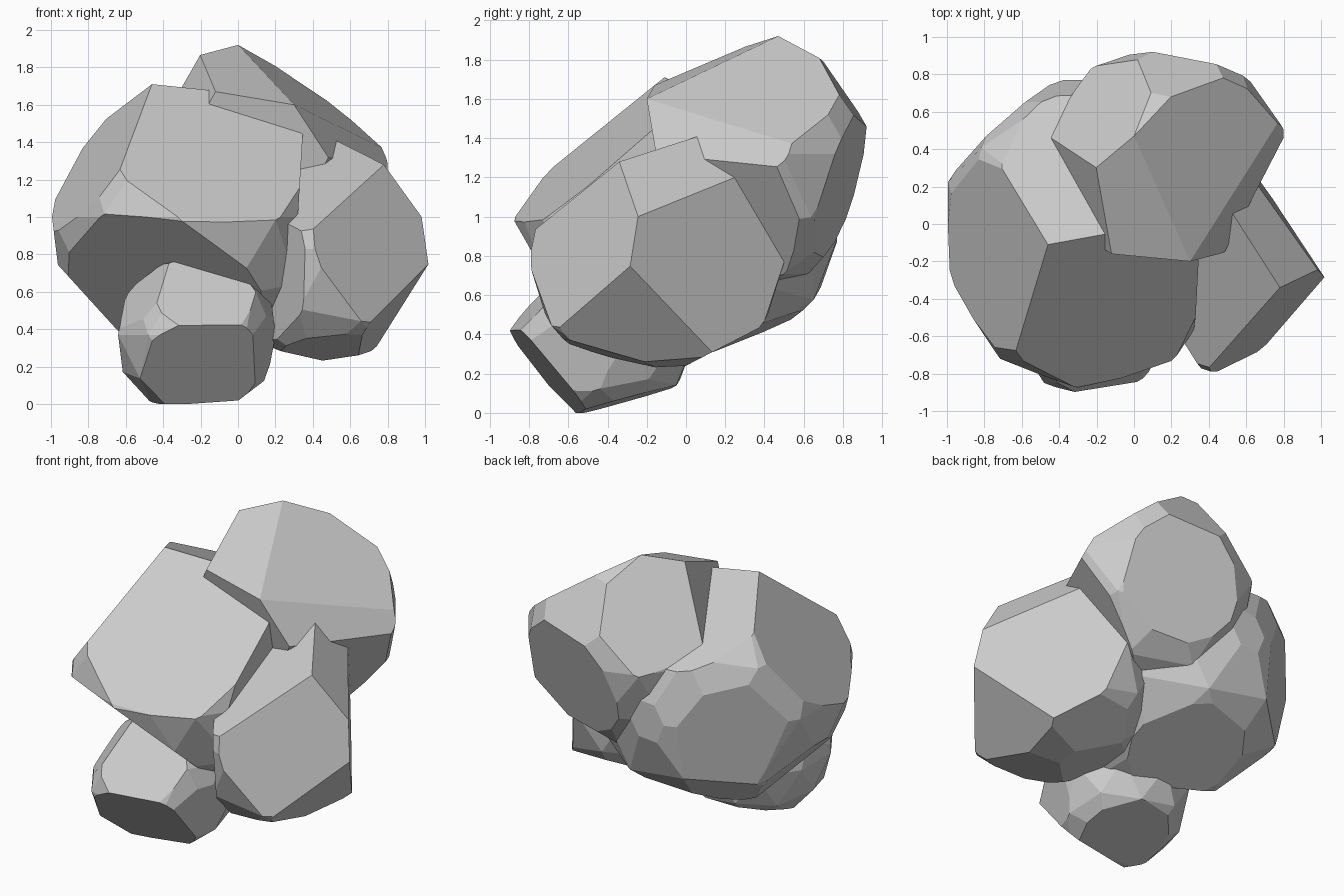
import bpy, bmesh
from mathutils import Vector, Matrix


def boulder(name, centre, radii, cuts):
    """Ellipsoid with flat facets sliced off; every cut is three points on its plane."""
    centre = Vector(centre)
    bm = bmesh.new()
    bmesh.ops.create_icosphere(bm, subdivisions=2, radius=1.03,
                               matrix=Matrix.LocRotScale(centre, None, Vector(radii)))
    for a, b, c in cuts:
        a, b, c = Vector(a), Vector(b), Vector(c)
        n = (b - a).cross(c - a).normalized()
        if n.dot(a - centre) < 0:
            n = -n
        res = bmesh.ops.bisect_plane(bm, geom=bm.verts[:] + bm.edges[:] + bm.faces[:],
                                     plane_co=a, plane_no=n, clear_outer=True)
        rim = [e for e in res["geom_cut"] if isinstance(e, bmesh.types.BMEdge)]
        if rim:
            bmesh.ops.edgeloop_fill(bm, edges=rim)
    # coarsen the rounded remains into chunky facets
    bmesh.ops.remove_doubles(bm, verts=bm.verts[:], dist=0.03)
    hull = bmesh.ops.convex_hull(bm, input=bm.verts[:])
    bmesh.ops.delete(bm, geom=list({v for v in hull["geom_interior"]
                                    if isinstance(v, bmesh.types.BMVert)}), context='VERTS')
    bmesh.ops.dissolve_limit(bm, angle_limit=0.14, verts=bm.verts[:], edges=bm.edges[:])
    bmesh.ops.recalc_face_normals(bm, faces=bm.faces[:])
    mesh = bpy.data.meshes.new(name)
    bm.to_mesh(mesh)
    bm.free()
    ob = bpy.data.objects.new(name, mesh)
    bpy.context.collection.objects.link(ob)
    return ob


# Large boulder, left
peak = (-.46, -.11, 1.71)
boulder("main_boulder", (-.25, -.04, 1.0), (.76, .83, .78), [
    (peak, (-.18, -.85, .98), (.3, -.65, 1.03)),               # front slope
    (peak, (-.65, -.67, 1.23), (-.75, .37, 1.49)),             # left slope
    (peak, (-.14, -.08, 1.69), (-.75, .37, 1.49)),             # back top
    ((-.49, -.81, 1.0), (.1, -.7, .68), (-.88, -.35, .78)),    # undercut
    ((-.18, -.85, .98), (.1, -.79, .98), (-.2, -.83, .89)),    # front band
    ((-.84, .39, 1.0), (-.4, .79, 1.0), (-.79, .37, .5)),      # back left
    ((-.95, -.1, .73), (-.65, -.1, .40), (-.95, .3, .73)),     # lower left
    ((.32, 0, 1), (.32, -.5, 1), (.29, 0, .5)),                # right
    ((-.2, .58, .51), (.2, .58, .54), (-.2, .1, .32)),         # underside
    ((0, .77, 1), (-.3, .77, 1), (0, .77, .6)),                # back
])

# Upper boulder, back
crest, nose, shelf = (0, .47, 1.92), (.3, -.2, 1.6), (-.12, -.16, 1.67)
boulder("upper_boulder", (.17, .27, 1.32), (.66, .68, .70), [
    (crest, nose, (.78, .45, 1.35)),                           # right slope
    (nose, (.48, -.17, 1.31), (.78, .45, 1.28)),               # right shoulder
    (crest, nose, shelf),                                      # front top
    (nose, shelf, (.48, -.15, 1.31)),                          # front
    (shelf, (-.2, .3, 1.87), (-.48, .45, 1.35)),               # left front
    (crest, (-.2, .3, 1.87), (.1, .8, 1.7)),                   # left top
    (crest, (.1, .7, 1.79), (-.2, .7, 1.77)),                  # behind crest
    ((.1, .7, 1.79), (.1, .84, 1.58), (.5, .7, 1.74)),         # upper back
    ((.1, .89, 1.36), (.5, .8, 1.36), (.2, .75, .98)),         # back
    ((.79, .45, 1.25), (.5, .02, 1.2), (.5, .57, .75)),        # right underside
])

# Right boulder
top, tip, low = (.78, -.34, 1.28), (1.0, -.27, .99), (.96, -.31, .68)
boulder("right_boulder", (.5, -.15, .83), (.62, .65, .70), [
    (top, (.985, -.29, .83), (.45, -.75, .85)),                # front
    (tip, (.7, .15, 1.23), (.74, .13, .45)),                   # back right
    (top, tip, (.62, .12, 1.27)),                              # top
    (top, (.45, .05, 1.38), (.4, -.7, .97)),                   # top left
    (low, (.74, -.66, .48), (.76, .14, .33)),                  # lower right
    ((.45, -.2, .23), (.7, -.2, .27), (.45, .3, .25)),         # base
    ((.45, -.5, .33), (.6, -.5, .34), (.45, -.15, .23)),       # lower front
    ((.45, -.2, .23), (.28, -.2, .28), (.45, .1, .25)),        # lower left
    ((.5, -.02, .23), (.4, -.02, .23), (.5, .27, .38)),        # lower back
    ((.35, -.75, .75), (.28, -.6, .35), (.2, -.5, .7)),        # left front
])

# Small foot boulder, front
boulder("foot_boulder", (-.22, -.45, .37), (.43, .48, .43), [
    ((-.38, -.9, .41), (-.05, -.67, .2), (-.37, -.57, .015)),  # front undercut
    ((-.2, -.88, .42), (.08, -.8, .46), (-.37, -.6, .75)),     # front slope
    ((-.37, -.6, .75), (-.6, -.65, .42), (-.43, -.83, .53)),   # left slope
    ((.1, -.75, .4), (.18, -.4, .25), (.08, -.6, .1)),         # right
    ((-.15, -.12, .12), (.1, -.12, .13), (-.15, -.54, .005)),  # underside
    ((-.2, -.4, .0), (.0, -.4, .0), (-.2, -.6, .0)),           # base
])
